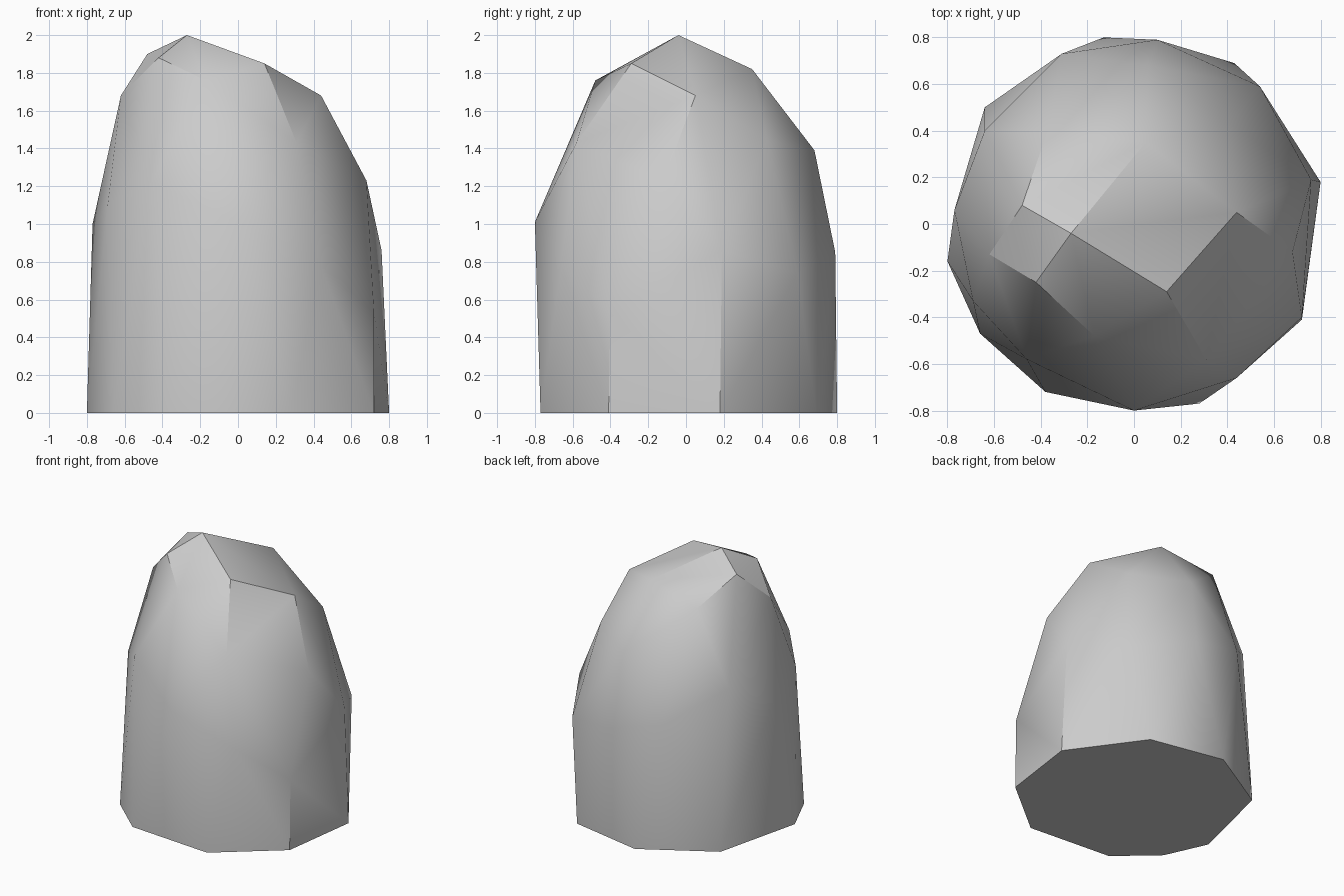
import bpy
import bmesh
import math
from mathutils import Vector

# Remove the default cube only
default_cube = bpy.data.objects.get("Cube")
if default_cube is not None:
    bpy.data.objects.remove(default_cube, do_unlink=True)


def make_material(name, colour):
    """One flat colour, shown both in the viewport and in a render."""
    material = bpy.data.materials.new(name)
    material.use_nodes = True
    material.diffuse_color = colour
    shader = next(n for n in material.node_tree.nodes if n.type == "BSDF_PRINCIPLED")
    shader.inputs["Base Color"].default_value = colour
    shader.inputs["Roughness"].default_value = 0.9
    return material


def make_hull(name, corners, material):
    """Wrap corner points in a convex faceted shell with merged flat faces."""
    shell = bmesh.new()
    for corner in corners:
        shell.verts.new(Vector(corner))
    result = bmesh.ops.convex_hull(shell, input=shell.verts[:])
    loose = [v for v in shell.verts if not v.link_faces]
    bmesh.ops.delete(shell, geom=loose, context="VERTS")
    bmesh.ops.dissolve_limit(shell, angle_limit=math.radians(2),
                             verts=shell.verts[:], edges=shell.edges[:])
    bmesh.ops.recalc_face_normals(shell, faces=shell.faces[:])
    mesh = bpy.data.meshes.new(name)
    shell.to_mesh(mesh)
    shell.free()
    mesh.materials.append(material)
    rock = bpy.data.objects.new(name, mesh)
    bpy.context.collection.objects.link(rock)
    return rock


# Flat footprint standing on the ground
footprint = [(.8, .18), (.43, .69), (-.13, .8), (-.64, .5), (-.8, -.16),
             (-.66, -.47), (-.38, -.72), (.28, -.77), (.72, -.41)]
base = [(x, y, 0) for x, y in footprint]

# Widest chipped corners around the middle
waist = [(.76, .19, .86), (.54, .59, .74), (.1, .79, .85), (-.31, .73, .96),
         (-.77, .06, 1), (-.69, -.33, 1.1), (0, -.8, 1.01),
         (.44, -.66, .78), (.72, -.4, .53)]

# Sloping shoulder corners
shoulder = [(.68, -.12, 1.23), (.41, .43, 1.44), (.06, .68, 1.39),
            (-.64, .4, 1.2), (-.46, -.58, 1.22), (.31, -.58, 1.43)]

# Crown corners around the off-centre peak
crown = [(-.27, -.04, 2), (.14, -.29, 1.85), (.44, .05, 1.68), (.05, .35, 1.82),
         (-.37, .4, 1.73), (-.48, .08, 1.9), (-.62, -.13, 1.68),
         (-.42, -.25, 1.88), (-.17, -.48, 1.76)]

# Stone body
stone_grey = make_material("stone grey", (.6, .6, .6, 1))
boulder = make_hull("boulder", base + waist + shoulder + crown, stone_grey)

# Soft facets, with only the strong ridges kept sharp
bpy.ops.object.select_all(action="DESELECT")
boulder.select_set(True)
bpy.context.view_layer.objects.active = boulder
bpy.ops.object.shade_smooth_by_angle(angle=math.radians(30))
